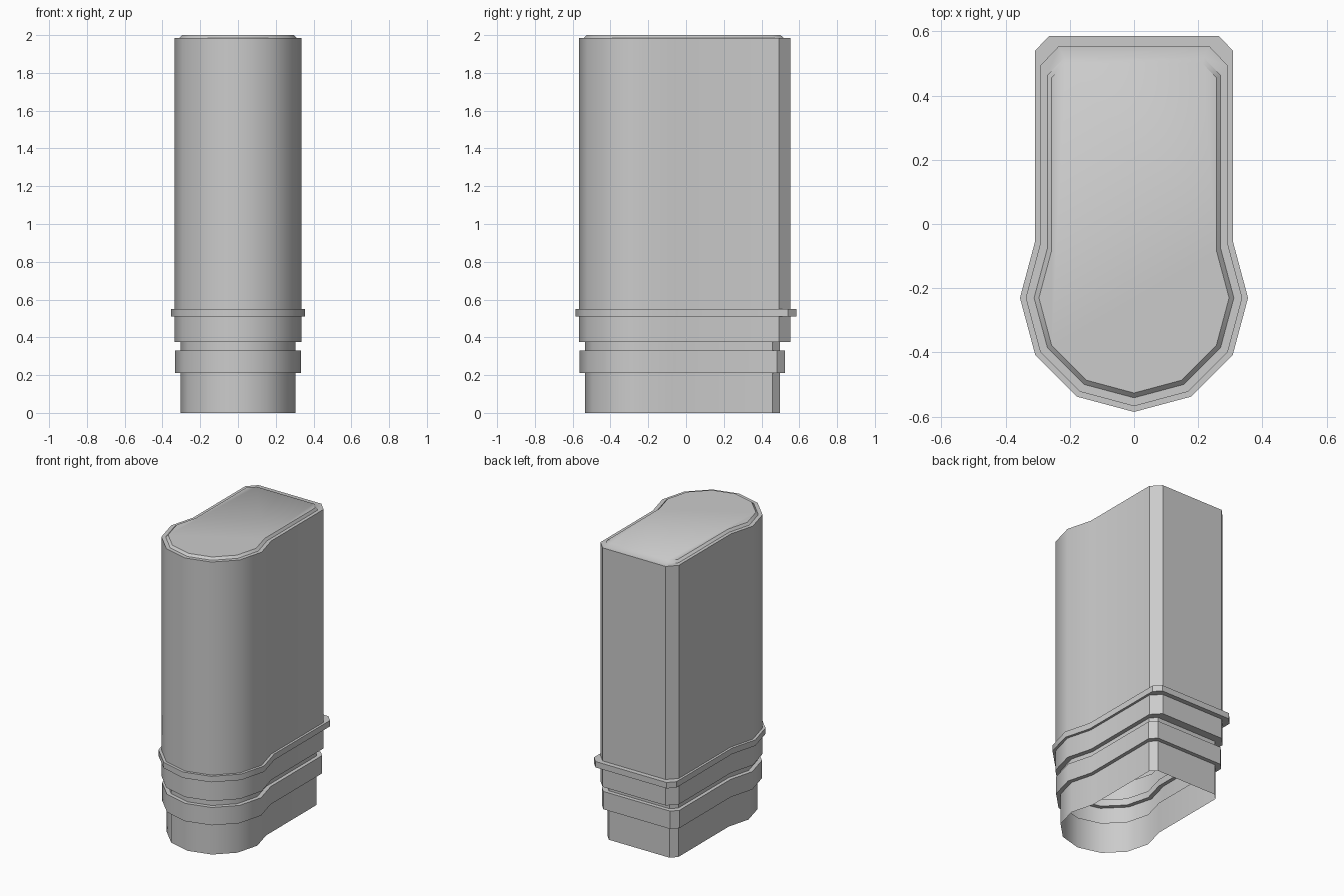
import bpy, bmesh
from math import sin, cos, radians

if "Cube" in bpy.data.objects:
    bpy.data.objects.remove(bpy.data.objects["Cube"])


def outline(r, back, ch, z):
    """Keyhole outline: 12-sided round nose in front, chamfered box behind."""
    half = [(r * cos(radians(a)), -0.23 + r * sin(radians(a))) for a in (-60, -30, 0, 30)]
    side = r * cos(radians(30))
    half += [(side, back - ch), (side - ch * 0.95, back)]
    pts = [(0, -0.23 - r)] + half + [(-x, y) for x, y in reversed(half)]
    return [(x, y, z) for x, y in pts]


def shell(name, levels, cap=False):
    """Loft outlines (radius, back, chamfer, z) into an open-bottomed shell."""
    bm = bmesh.new()
    rings = [[bm.verts.new(p) for p in outline(*lv)] for lv in levels]
    for a, b in zip(rings, rings[1:]):
        n = len(a)
        for i in range(n):
            j = (i + 1) % n
            bm.faces.new((a[i], a[j], b[j], b[i]))
    if cap:
        bm.faces.new(rings[-1])
    mesh = bpy.data.meshes.new(name)
    bm.to_mesh(mesh)
    bm.free()
    obj = bpy.data.objects.new(name, mesh)
    bpy.context.collection.objects.link(obj)
    bpy.ops.object.select_all(action='DESELECT')
    obj.select_set(True)
    bpy.context.view_layer.objects.active = obj
    bpy.ops.object.shade_smooth_by_angle(angle=radians(42))
    return obj


# radius, back y, corner chamfer of each cross-section
neck = (0.305, 0.498, 0.04)
band = (0.333, 0.525, 0.042)
body = (0.337, 0.553, 0.06)
flange = (0.355, 0.585, 0.045)

# Stepped base: insert, raised band, groove
shell("base_insert", [neck + (0.0,), neck + (0.21,), band + (0.21,), band + (0.33,),
                      neck + (0.33,), neck + (0.375,)])

# Skirt under the flange, and the flange ring
shell("flange_collar", [neck + (0.375,), body + (0.375,), body + (0.51,), flange + (0.51,),
                        flange + (0.55,), body + (0.55,)])

# Tall body with rim and slightly raised lid
shell("body", [body + (0.55,), body + (1.985,), (0.311, 0.518, 0.055, 1.985),
               (0.296, 0.5, 0.045, 2.0)], cap=True)
